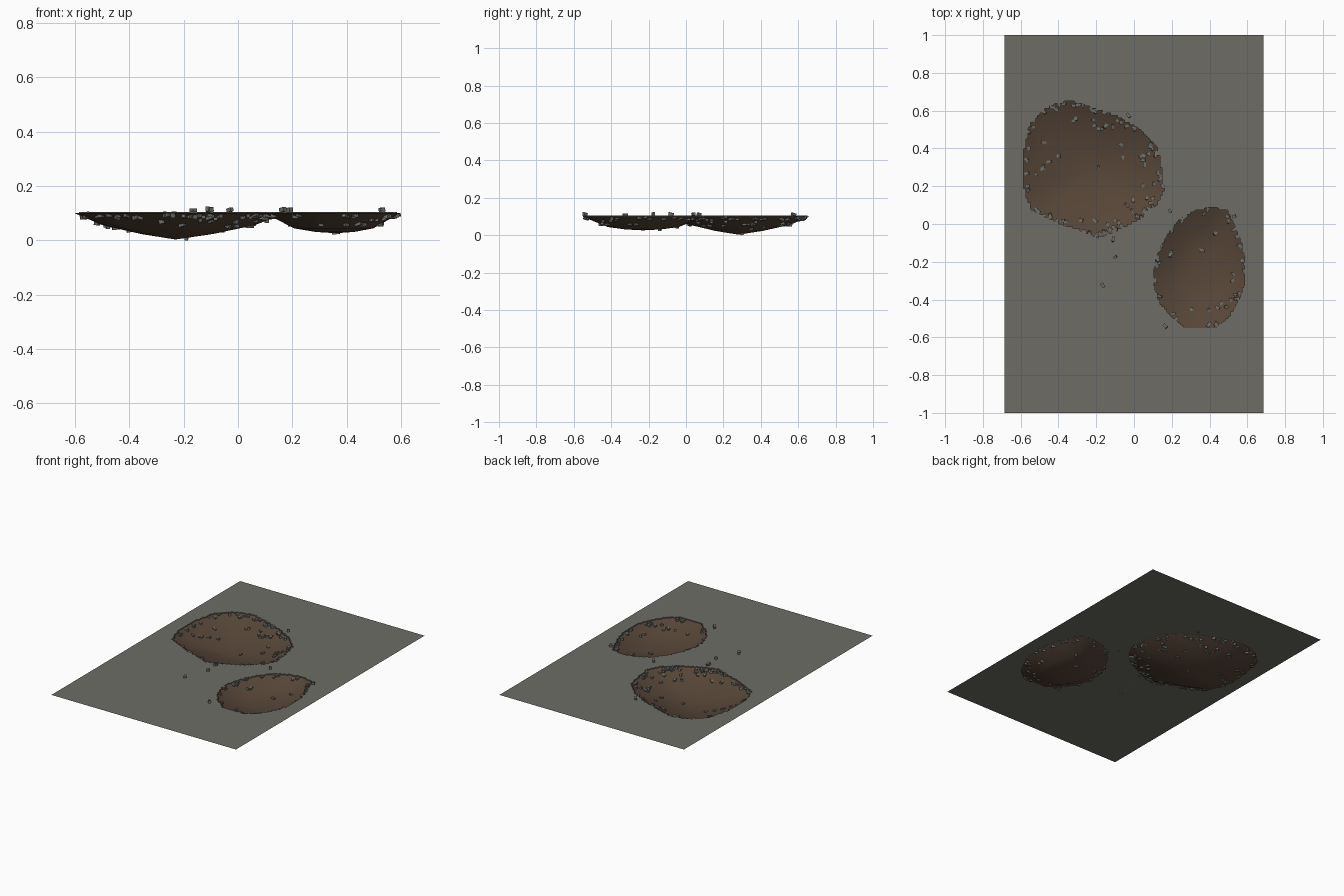
import bpy, bmesh, math, random
from mathutils import Vector, Matrix

if "Cube" in bpy.data.objects:
    bpy.data.objects.remove(bpy.data.objects["Cube"])

random.seed(4)
TOP, LIP = 0.105, 0.099      # ground level, underside of broken rim
HX, HY, NX, NY = 0.685, 1.0, 110, 160


def material(name, col):
    m = bpy.data.materials.new(name)
    m.diffuse_color = (*col, 1)
    m.use_nodes = True
    m.node_tree.nodes["Principled BSDF"].inputs["Base Color"].default_value = m.diffuse_color
    return m


asphalt = material("asphalt_grey", (0.155, 0.152, 0.133))
soil = material("soil_brown", (0.098, 0.062, 0.040))
gravel = material("gravel_grey", (0.15, 0.155, 0.14))

# pit outlines, deepest point and (radius fraction, height) profile
PITS = [
    dict(name="large_pit", c=(-0.23, 0.28), prof=[(0, .003), (.35, .023), (.75, .056), (1, .095), (1.03, .1)],
         pts=[(-.335, .65), (-.235, .625), (-.09, .57), (.03, .5), (.125, .4), (.145, .29), (.16, .185),
              (.12, .105), (.03, .025), (-.08, -.03), (-.19, -.07), (-.29, -.03), (-.39, 0), (-.47, .04),
              (-.54, .075), (-.575, .16), (-.59, .24), (-.585, .37), (-.55, .53), (-.47, .61), (-.40, .64)]),
    dict(name="small_pit", c=(0.36, -0.23), prof=[(0, .026), (.3, .031), (.6, .044), (1, .096), (1.03, .1)],
         pts=[(.415, .09), (.495, .07), (.535, -.015), (.57, -.105), (.59, -.21), (.585, -.32), (.555, -.4),
              (.505, -.49), (.435, -.545), (.265, -.545), (.2, -.49), (.135, -.42), (.105, -.32),
              (.105, -.24), (.135, -.13), (.19, -.04), (.25, .035), (.335, .075)]),
]


def radius(pit, ang):
    """Distance from pit centre to its outline in direction ang."""
    cx, cy = pit["c"]
    d = (math.cos(ang), math.sin(ang))
    pts = pit["pts"]
    for a, b in zip(pts, pts[1:] + pts[:1]):
        ax, ay, ex, ey = a[0] - cx, a[1] - cy, b[0] - a[0], b[1] - a[1]
        det = d[0] * ey - d[1] * ex
        if abs(det) < 1e-9:
            continue
        r = (ax * ey - ay * ex) / det
        s = (ax * d[1] - ay * d[0]) / det
        if r > 0 and -1e-6 <= s <= 1 + 1e-6:
            return r
    return 0.3


def fraction(pit, x, y):
    dx, dy = x - pit["c"][0], y - pit["c"][1]
    return math.hypot(dx, dy) / radius(pit, math.atan2(dy, dx))


def height(x, y):
    """Surface height at a point: ground or inside a pit."""
    for pit in PITS:
        t = fraction(pit, x, y)
        if t < 1:
            for (t0, z0), (t1, z1) in zip(pit["prof"], pit["prof"][1:]):
                if t <= t1:
                    return z0 + (z1 - z0) * (t - t0) / (t1 - t0)
    return TOP


def finish(name, bm, mat, smooth=False):
    me = bpy.data.meshes.new(name)
    bm.to_mesh(me)
    bm.free()
    me.materials.append(mat)
    for p in me.polygons:
        p.use_smooth = smooth
    ob = bpy.data.objects.new(name, me)
    bpy.context.collection.objects.link(ob)
    return ob


# ground sheet with stepped holes and a thin broken lip around them
bm = bmesh.new()
bmesh.ops.create_grid(bm, x_segments=NX, y_segments=NY, size=1,
                      matrix=Matrix.Translation((0, 0, TOP)) @ Matrix.Diagonal((HX, HY, 1, 1)))
holes = []
for f in bm.faces:
    c = f.calc_center_median()
    if any(fraction(p, c.x, c.y) < 1 for p in PITS):
        holes.append(f)
bmesh.ops.delete(bm, geom=holes, context='FACES')
rim = [e for e in bm.edges if e.is_boundary
       and all(abs(v.co.x) < HX - .01 and abs(v.co.y) < HY - .01 for v in e.verts)]
ext = bmesh.ops.extrude_edge_only(bm, edges=rim)["geom"]
for v in ext:
    if isinstance(v, bmesh.types.BMVert):
        v.co.z = LIP
finish("road_surface", bm, asphalt)

# earthen bowls
for pit in PITS:
    bm = bmesh.new()
    cx, cy = pit["c"]
    angs = [math.atan2(y - cy, x - cx) for x, y in pit["pts"]]
    angs.sort()
    rings = []
    for t, z in pit["prof"][1:]:
        rings.append([bm.verts.new((cx + t * radius(pit, a) * math.cos(a),
                                    cy + t * radius(pit, a) * math.sin(a), z)) for a in angs])
    mid = bm.verts.new((cx, cy, pit["prof"][0][1]))
    n = len(angs)
    for i in range(n):
        j = (i + 1) % n
        bm.faces.new((mid, rings[0][i], rings[0][j]))
        for lo, hi in zip(rings, rings[1:]):
            bm.faces.new((lo[i], hi[i], hi[j], lo[j]))
    finish(pit["name"], bm, soil, True)

# loose stones: chosen spots, then a scatter crowding the rims
spots = [(.19, .07), (.53, .04), (-.1, -.175), (-.165, -.325), (-.11, -.08), (.165, -.54), (-.03, .575),
         (-.32, .545), (-.15, .52), (-.07, .42), (-.06, .35), (-.19, .3), (-.4, .36), (.05, .36), (-.45, .33),
         (-.48, .3), (-.1, .02), (-.28, .02), (.36, -.14), (.2, -.15), (.49, -.44), (.52, -.3), (.43, -.05)]
for pit, count in zip(PITS, (95, 42)):
    for i in range(count):
        a = random.uniform(0, math.tau)
        t = random.uniform(.93, 1.0) if i % 4 else random.uniform(.7, .95)
        r = radius(pit, a) * t
        spots.append((pit["c"][0] + r * math.cos(a), pit["c"][1] + r * math.sin(a)))
bm = bmesh.new()
for x, y in spots:
    z = height(x, y)
    size = Vector((random.uniform(.012, .017), random.uniform(.017, .027), random.uniform(.012, .018)))
    lift = size.z * .45 if z >= TOP else 0
    rot = Matrix.Rotation(random.uniform(0, math.tau), 4, 'Z') @ Matrix.Rotation(random.uniform(-.3, .3), 4, 'X')
    bmesh.ops.create_cube(bm, size=1, matrix=Matrix.Translation((x, y, z + lift)) @ rot
                          @ Matrix.Diagonal((*size, 1)))
finish("loose_gravel", bm, gravel)
